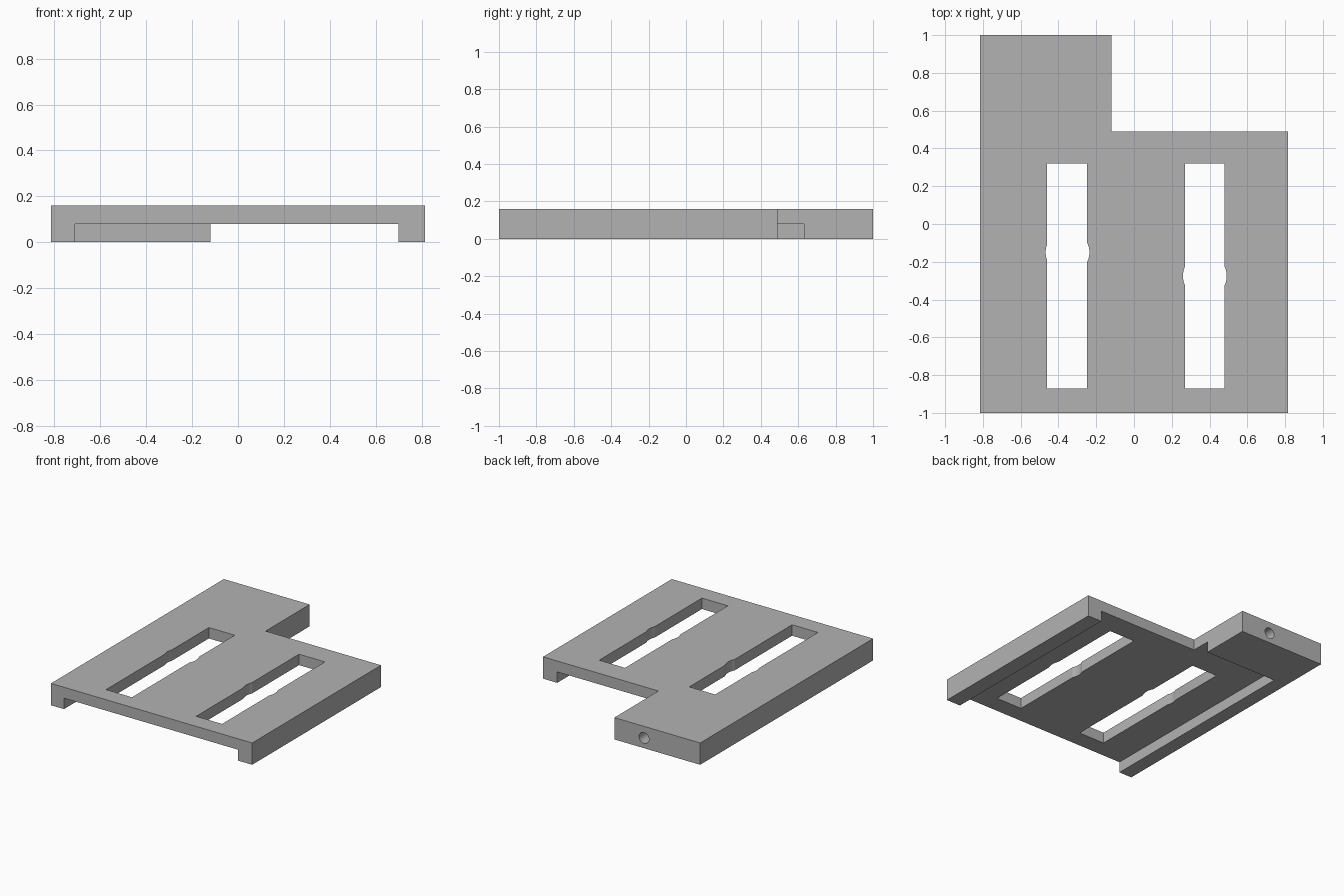
import bpy
import bmesh
import math

old = bpy.data.objects.get("Cube")
if old:
    bpy.data.objects.remove(old, do_unlink=True)

TOP = 0.16
grey = bpy.data.materials.new("plain grey")
grey.use_nodes = True
colour = (0.45, 0.45, 0.45, 1)
grey.diffuse_color = colour
grey.node_tree.nodes["Principled BSDF"].inputs["Base Color"].default_value = colour


def prism(name, outline, z0, z1):
    """Extrude a plan outline between two heights."""
    bm = bmesh.new()
    base = bm.faces.new([bm.verts.new((x, y, z0)) for x, y in outline])
    up = bmesh.ops.extrude_face_region(bm, geom=[base])["geom"]
    verts = [v for v in up if isinstance(v, bmesh.types.BMVert)]
    bmesh.ops.translate(bm, verts=verts, vec=(0, 0, z1 - z0))
    bmesh.ops.recalc_face_normals(bm, faces=bm.faces)
    mesh = bpy.data.meshes.new(name)
    bm.to_mesh(mesh)
    bm.free()
    mesh.materials.append(grey)
    obj = bpy.data.objects.new(name, mesh)
    bpy.context.collection.objects.link(obj)
    return obj


def box(name, x0, x1, y0, y1, z0, z1):
    return prism(name, [(x0, y0), (x1, y0), (x1, y1), (x0, y1)], z0, z1)


def cylinder(name, radius, depth, location, rotation=(0, 0, 0)):
    bpy.ops.mesh.primitive_cylinder_add(vertices=48, radius=radius, depth=depth,
                                        location=location, rotation=rotation)
    obj = bpy.context.object
    obj.name = name
    obj.data.materials.append(grey)
    return obj


def cut(target, cutter):
    """Subtract a cutter from the target, then discard it."""
    cutter.hide_render = True
    mod = target.modifiers.new("cut", "BOOLEAN")
    mod.operation = "DIFFERENCE"
    mod.solver = "EXACT"
    mod.object = cutter
    bpy.ops.object.select_all(action="DESELECT")
    target.select_set(True)
    bpy.context.view_layer.objects.active = target
    bpy.ops.object.modifier_apply(modifier=mod.name)
    bpy.data.objects.remove(cutter, do_unlink=True)


# Stepped plate with its rear extension
plate = prism("slotted_plate", [(-0.815, -1), (0.815, -1), (0.815, 0.49),
                                (-0.12, 0.49), (-0.12, 1), (-0.815, 1)], 0, TOP)

# Underside channel, leaving two side rails and the solid rear block
cut(plate, box("channel_cutter", -0.71, 0.70, -1.2, 0.63, -0.2, 0.08))

# Long slots, each with a round relief bulging from its sides
for x0, x1, cx, cy in [(-0.46, -0.25, -0.352, -0.15), (0.27, 0.48, 0.375, -0.275)]:
    cut(plate, box("slot_cutter", x0, x1, -0.87, 0.32, -0.2, 0.4))
    cut(plate, cylinder("relief_cutter", 0.116, 0.8, (cx, cy, 0.1)))

# Blind screw hole in the rear face
cut(plate, cylinder("screw_hole_cutter", 0.04, 0.5, (-0.36, 1, 0.075),
                    (math.pi / 2, 0, 0)))

bpy.ops.object.shade_smooth_by_angle(angle=math.radians(25))
